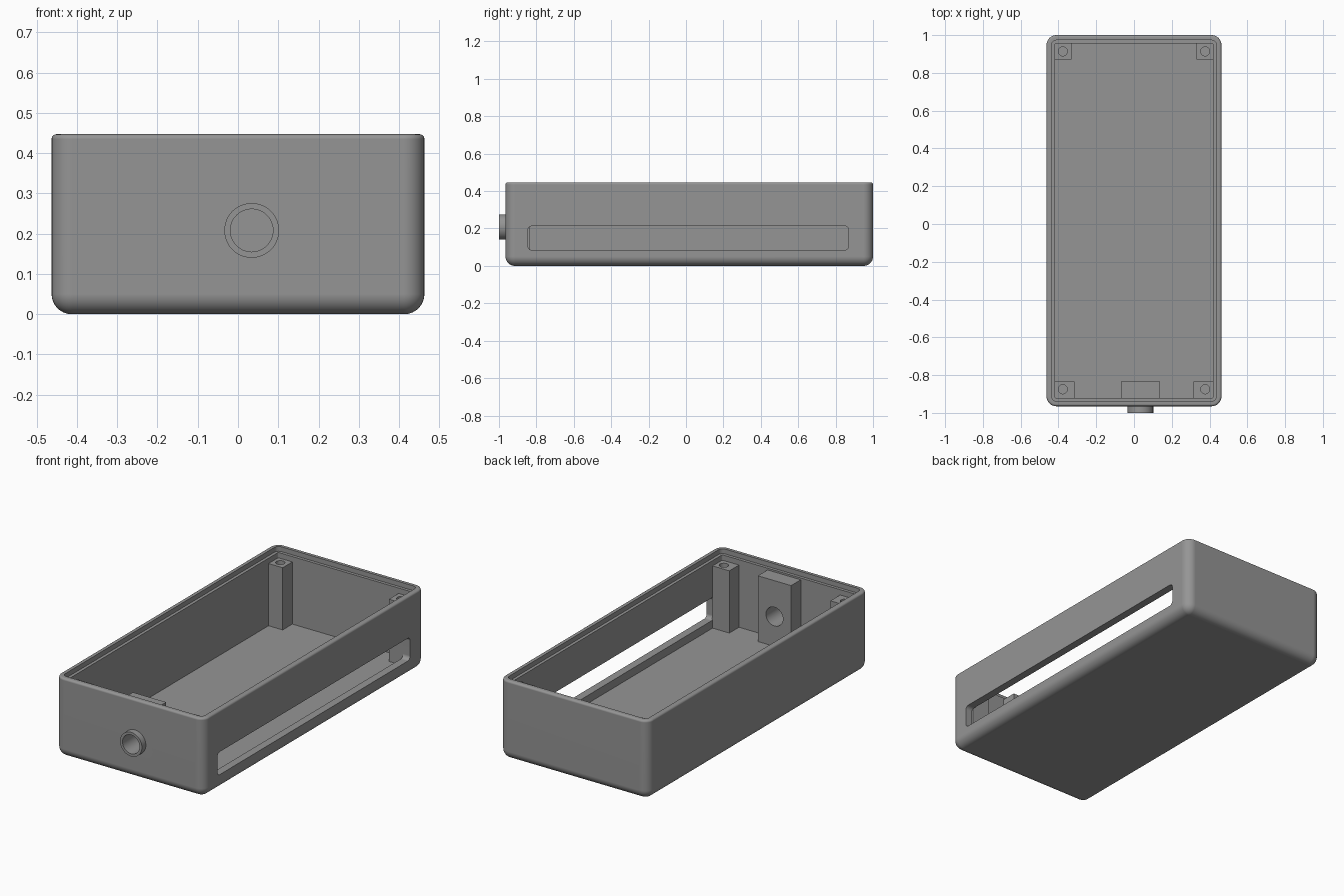
import bpy, bmesh, math
from mathutils import Matrix, Vector

if "Cube" in bpy.data.objects:
    bpy.data.objects.remove(bpy.data.objects["Cube"], do_unlink=True)

grey = bpy.data.materials.new("matte_grey")
grey.use_nodes = True
colour = (0.3, 0.3, 0.3, 1)
grey.diffuse_color = colour
for node in grey.node_tree.nodes:
    if node.type == 'BSDF_PRINCIPLED':
        node.inputs["Base Color"].default_value = colour

WIDTH, FRONT, BACK, TOP = 0.463, -0.965, 1.0, 0.447
INNER_X, INNER_FRONT, INNER_BACK, FLOOR = 0.419, -0.918, 0.956, 0.04


def finish(name, bm):
    bmesh.ops.recalc_face_normals(bm, faces=bm.faces)
    mesh = bpy.data.meshes.new(name)
    bm.to_mesh(mesh)
    bm.free()
    ob = bpy.data.objects.new(name, mesh)
    bpy.context.collection.objects.link(ob)
    mesh.materials.append(grey)
    return ob


def rounded_rect(u0, u1, v0, v1, r, steps=8):
    """Outline of a rectangle with round corners, counter-clockwise."""
    corners = [(u1 - r, v1 - r), (u0 + r, v1 - r), (u0 + r, v0 + r), (u1 - r, v0 + r)]
    pts = []
    for k, (cu, cv) in enumerate(corners):
        for i in range(steps + 1):
            a = math.pi / 2 * (k + i / steps)
            pts.append((cu + r * math.cos(a), cv + r * math.sin(a)))
    return pts


def loft(name, rings):
    """Skin a stack of matching outlines and cap both ends."""
    bm = bmesh.new()
    loops = [[bm.verts.new(p) for p in ring] for ring in rings]
    n = len(loops[0])
    for a, b in zip(loops, loops[1:]):
        for i in range(n):
            j = (i + 1) % n
            bm.faces.new((a[i], a[j], b[j], b[i]))
    bm.faces.new(loops[0])
    bm.faces.new(loops[-1])
    return finish(name, bm)


def box(name, x0, x1, y0, y1, z0, z1):
    bm = bmesh.new()
    lo, hi = Vector((x0, y0, z0)), Vector((x1, y1, z1))
    bmesh.ops.create_cube(bm, size=1, matrix=Matrix.Translation((lo + hi) / 2)
                          @ Matrix.Diagonal((*(hi - lo), 1)))
    return finish(name, bm)


def cylinder(name, r, start, end):
    bm = bmesh.new()
    start, end = Vector(start), Vector(end)
    turn = (end - start).to_track_quat('Z', 'Y').to_matrix().to_4x4()
    bmesh.ops.create_cone(bm, cap_ends=True, segments=48, radius1=r, radius2=r,
                          depth=(end - start).length,
                          matrix=Matrix.Translation((start + end) / 2) @ turn)
    return finish(name, bm)


def apply(ob, mod):
    bpy.context.view_layer.objects.active = ob
    bpy.ops.object.modifier_apply(modifier=mod.name)


def cut(ob, cutter):
    cutter.hide_render = True
    mod = ob.modifiers.new("cut", 'BOOLEAN')
    mod.operation, mod.solver, mod.object = 'DIFFERENCE', 'EXACT', cutter
    apply(ob, mod)
    bpy.data.objects.remove(cutter, do_unlink=True)


def smooth(ob):
    bpy.ops.object.select_all(action='DESELECT')
    ob.select_set(True)
    bpy.context.view_layer.objects.active = ob
    bpy.ops.object.shade_smooth_by_angle(angle=math.radians(35))
    mod = ob.modifiers.new("weighted", 'WEIGHTED_NORMAL')
    mod.keep_sharp = True
    apply(ob, mod)


# Open tray: (inset, height) section from the base, over the rim, down to the floor
section = []
for i in range(9):
    a = math.pi / 2 * i / 8
    section.append((0.05 * (1 - math.sin(a)), 0.05 * (1 - math.cos(a))))
for i in range(5):
    a = math.pi / 2 * i / 4
    section.append((0.012 * (1 - math.cos(a)), TOP - 0.012 * (1 - math.sin(a))))
section += [(0.027, TOP), (0.027, 0.42), (0.044, 0.42), (0.044, FLOOR)]
shell = loft("case_shell", [
    [(x, y, z) for x, y in rounded_rect(-WIDTH + d, WIDTH - d, FRONT + d, BACK - d, 0.052 - d)]
    for d, z in section])

# Long slot through the left wall
slot = rounded_rect(-0.845, 0.87, 0.085, 0.213, 0.022)
cut(shell, loft("slot_cutter", [[(x, y, z) for y, z in slot] for x in (0.4, 0.6)]))

# Cable inlet: front spout and the thick block behind the wall
PORT_X, PORT_Z, BORE = 0.034, 0.208, 0.053


def bore():
    return cylinder("bore_cutter", BORE, (PORT_X, -1.1, PORT_Z), (PORT_X, -0.7, PORT_Z))


spout = cylinder("inlet_spout", 0.068, (PORT_X, -1.0, PORT_Z), (PORT_X, -0.95, PORT_Z))
block = box("inlet_block", -0.07, 0.137, INNER_FRONT - 0.004, -0.835, FLOOR - 0.005, 0.41)
for part in (shell, spout, block):
    cut(part, bore())

# Corner posts with screw holes
posts = []
for side, side_name in ((1, "left"), (-1, "right")):
    for end, y0, y1, inner, hole_y in (("front", INNER_FRONT - 0.004, -0.835, 0.315, -0.875),
                                       ("back", 0.87, INNER_BACK + 0.004, 0.331, 0.914)):
        xs = sorted((side * inner, side * (INNER_X + 0.004)))
        post = box(f"{end}_{side_name}_post", *xs, y0, y1, FLOOR - 0.005, 0.39)
        hole_x = side * 0.377
        cut(post, cylinder("screw_cutter", 0.024, (hole_x, hole_y, 0.2), (hole_x, hole_y, 0.5)))
        posts.append(post)

for part in (shell, spout, block, *posts):
    smooth(part)
